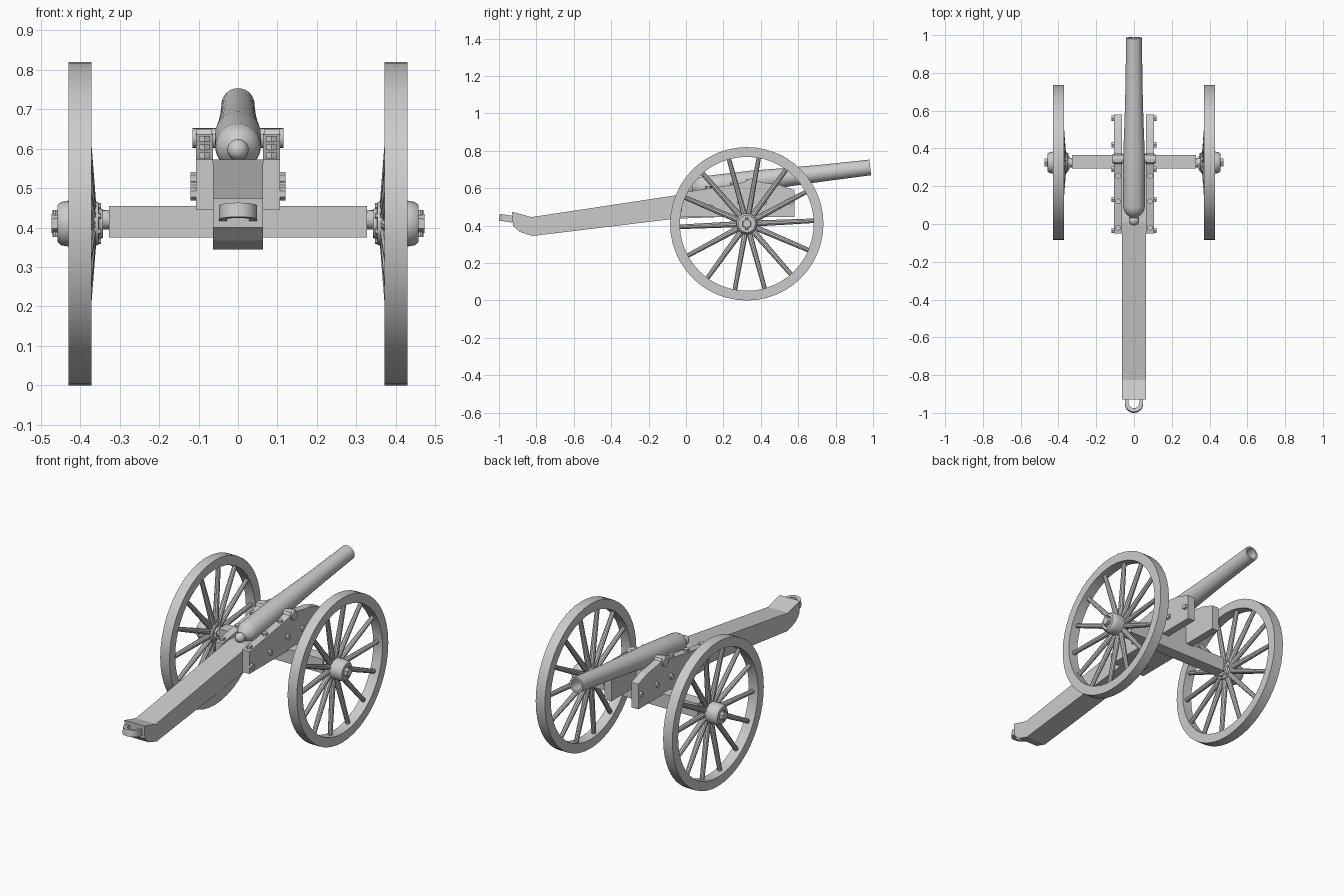
import bpy, bmesh
from math import pi, sin, cos, radians, atan2
from mathutils import Matrix, Vector

if "Cube" in bpy.data.objects:
    bpy.data.objects.remove(bpy.data.objects["Cube"])


def finish(name, bm, matrix=None, smooth=False):
    bmesh.ops.remove_doubles(bm, verts=bm.verts, dist=1e-5)
    bmesh.ops.recalc_face_normals(bm, faces=bm.faces)
    if matrix:
        bm.transform(matrix)
    me = bpy.data.meshes.new(name)
    bm.to_mesh(me)
    bm.free()
    ob = bpy.data.objects.new(name, me)
    bpy.context.collection.objects.link(ob)
    if smooth:
        bpy.ops.object.select_all(action='DESELECT')
        ob.select_set(True)
        bpy.context.view_layer.objects.active = ob
        bpy.ops.object.shade_smooth_by_angle(angle=radians(35))
    return ob


def lathe(name, pts, matrix, segs=32, closed=False, smooth=True):
    """Spin (distance, radius) points around local x."""
    bm = bmesh.new()
    vs = [bm.verts.new((s, 0, r)) for s, r in pts]
    es = [bm.edges.new(p) for p in zip(vs, vs[1:])]
    if closed:
        es.append(bm.edges.new((vs[-1], vs[0])))
    bmesh.ops.spin(bm, geom=vs + es, cent=(0, 0, 0), axis=(1, 0, 0),
                   angle=2 * pi, steps=segs, use_duplicate=False)
    return finish(name, bm, matrix, smooth)


def slab(name, yz, x0, x1):
    """Extrude a side profile across x."""
    bm = bmesh.new()
    f = bm.faces.new([bm.verts.new((x0, y, z)) for y, z in yz])
    r = bmesh.ops.extrude_face_region(bm, geom=[f])
    bmesh.ops.translate(bm, vec=(x1 - x0, 0, 0),
                        verts=[v for v in r['geom'] if isinstance(v, bmesh.types.BMVert)])
    return finish(name, bm)


def rod(name, a, b, r1, r2, segs=12, smooth=True):
    a, b = Vector(a), Vector(b)
    d = b - a
    m = Matrix.Translation((a + b) / 2) @ d.to_track_quat('Z', 'Y').to_matrix().to_4x4()
    bm = bmesh.new()
    bmesh.ops.create_cone(bm, cap_ends=True, segments=segs, radius1=r1, radius2=r2, depth=d.length)
    return finish(name, bm, m, smooth)


WY, WZ = 0.325, 0.41

# Barrel with cascabel knob, rounded breech, taper and hollow bore
knob = [(0.027 - 0.027 * cos(a * pi / 10), 0.027 * sin(a * pi / 10)) for a in range(8)]
breech = [(0.105 - 0.062 * cos(a * pi / 12), 0.058 * sin(a * pi / 12)) for a in range(2, 7)]
pts = knob + breech + [(0.36, 0.058), (0.56, 0.05), (0.75, 0.045), (1.0, 0.042),
                       (1.0, 0.031), (0.62, 0.031), (0.62, 0)]
start, end = Vector((0, -0.008, 0.594)), Vector((0, 0.99, 0.712))
d = end - start
tilt = atan2(d.z, d.y)
place = Matrix.Translation(start) @ Matrix.Rotation(tilt, 4, 'X') @ Matrix.Rotation(pi / 2, 4, 'Z')
lathe("barrel", pts, place, 32)
rod("trunnion", (-0.115, 0.345, 0.627), (0.115, 0.345, 0.627), 0.025, 0.025, 20)

# Trail beam
slab("trail", [(-0.93, 0.474), (-0.826, 0.446), (0.01, 0.572), (0.36, 0.55), (0.36, 0.453),
               (-0.06, 0.437), (-0.82, 0.345), (-0.89, 0.367), (-0.925, 0.40)], -0.063, 0.063)

# Towing eye at the trail end
bm = bmesh.new()
n = 16
ang = [pi + i * pi / n for i in range(n + 1)]
outer = [(0.048, 0.05)] + [(-0.048 * cos(a), 0.048 * sin(a)) for a in ang][::1]
outer = [(-0.048, 0.05)] + [(0.048 * cos(a), 0.048 * sin(a)) for a in ang] + [(0.048, 0.05)]
inner = [(-0.028, 0.05)] + [(0.028 * cos(a), 0.028 * sin(a)) for a in ang] + [(0.028, 0.05)]
vo = [bm.verts.new((x, y, -0.018)) for x, y in outer]
vi = [bm.verts.new((x, y, -0.018)) for x, y in inner]
faces = [bm.faces.new((vo[i], vo[i + 1], vi[i + 1], vi[i])) for i in range(len(vo) - 1)]
r = bmesh.ops.extrude_face_region(bm, geom=faces)
bmesh.ops.translate(bm, vec=(0, 0, 0.036),
                    verts=[v for v in r['geom'] if isinstance(v, bmesh.types.BMVert)])
finish("towing_eye", bm, Matrix.Translation((0, -0.95, 0.438)) @ Matrix.Rotation(-0.15, 4, 'X'), True)

# Axle beam
slab("axle_beam", [(0.295, 0.375), (0.365, 0.375), (0.365, 0.455), (0.295, 0.455)], -0.327, 0.327)

rim = [(-0.029, 0.41), (0.029, 0.41), (0.029, 0.358), (-0.029, 0.358)]
hub = [(0.342, 0), (0.342, 0.036), (0.352, 0.04), (0.354, 0.054), (0.368, 0.058), (0.43, 0.058),
       (0.448, 0.055), (0.458, 0.046), (0.458, 0.03), (0.45, 0.03), (0.45, 0)]

for sx, side in ((-1, "left"), (1, "right")):
    # Cheek plate
    slab(side + "_cheek", [(-0.05, 0.445), (-0.05, 0.573), (0.27, 0.622), (0.33, 0.64), (0.37, 0.64),
                           (0.42, 0.63), (0.50, 0.618), (0.58, 0.59), (0.58, 0.447)],
         sx * 0.063, sx * 0.107)
    # Bolts on the cheek top and outer face
    for y in (-0.02, 0.12, 0.255):
        z = 0.573 + (y + 0.05) * 0.153
        rod(side + "_top_bolt", (sx * 0.085, y, z - 0.005), (sx * 0.085, y, z + 0.012),
            0.016, 0.016, 6, False)
    for y, z in ((-0.035, 0.485), (0.13, 0.50), (0.29, 0.525), (0.42, 0.525), (0.56, 0.525)):
        rod(side + "_side_bolt", (sx * 0.10, y, z), (sx * 0.12, y, z), 0.016, 0.016, 6, False)
    # Trunnion strap over the cheek
    slab(side + "_trunnion_strap", [(0.31, 0.625), (0.325, 0.65), (0.365, 0.65), (0.385, 0.625)],
         sx * 0.066, sx * 0.105)

    # Axle arm, hub, nut and linchpin
    rod(side + "_axle_arm", (sx * 0.32, WY, WZ + 0.01), (sx * 0.455, WY, WZ + 0.01), 0.025, 0.022, 16)
    flip = Matrix.Translation((0, WY, WZ)) @ Matrix.Scale(sx, 4, (1, 0, 0))
    ob = lathe(side + "_hub", hub, flip, 24)
    if sx < 0:
        ob.data.flip_normals()
    rod(side + "_hub_nut", (sx * 0.445, WY, WZ), (sx * 0.473, WY, WZ), 0.026, 0.024, 6, False)
    rod(side + "_linchpin", (sx * 0.463, WY, WZ - 0.034), (sx * 0.463, WY, WZ + 0.034), 0.007, 0.007, 8)

    # Wheel rim
    lathe(side + "_rim", rim, Matrix.Translation((sx * 0.4, WY, WZ)), 48, True)

    # Dished spokes and the small bolts on the hub flange
    for i in range(14):
        a = radians(2.6) + i * 2 * pi / 14
        c, s = cos(a), sin(a)
        rod(side + "_spoke", (sx * 0.375, WY + 0.045 * c, WZ + 0.045 * s),
            (sx * 0.396, WY + 0.37 * c, WZ + 0.37 * s), 0.016, 0.012, 10)
    for i in range(7):
        a = i * 2 * pi / 7
        y, z = WY + 0.046 * cos(a), WZ + 0.046 * sin(a)
        rod(side + "_hub_bolt", (sx * 0.347, y, z), (sx * 0.36, y, z), 0.007, 0.007, 6, False)
